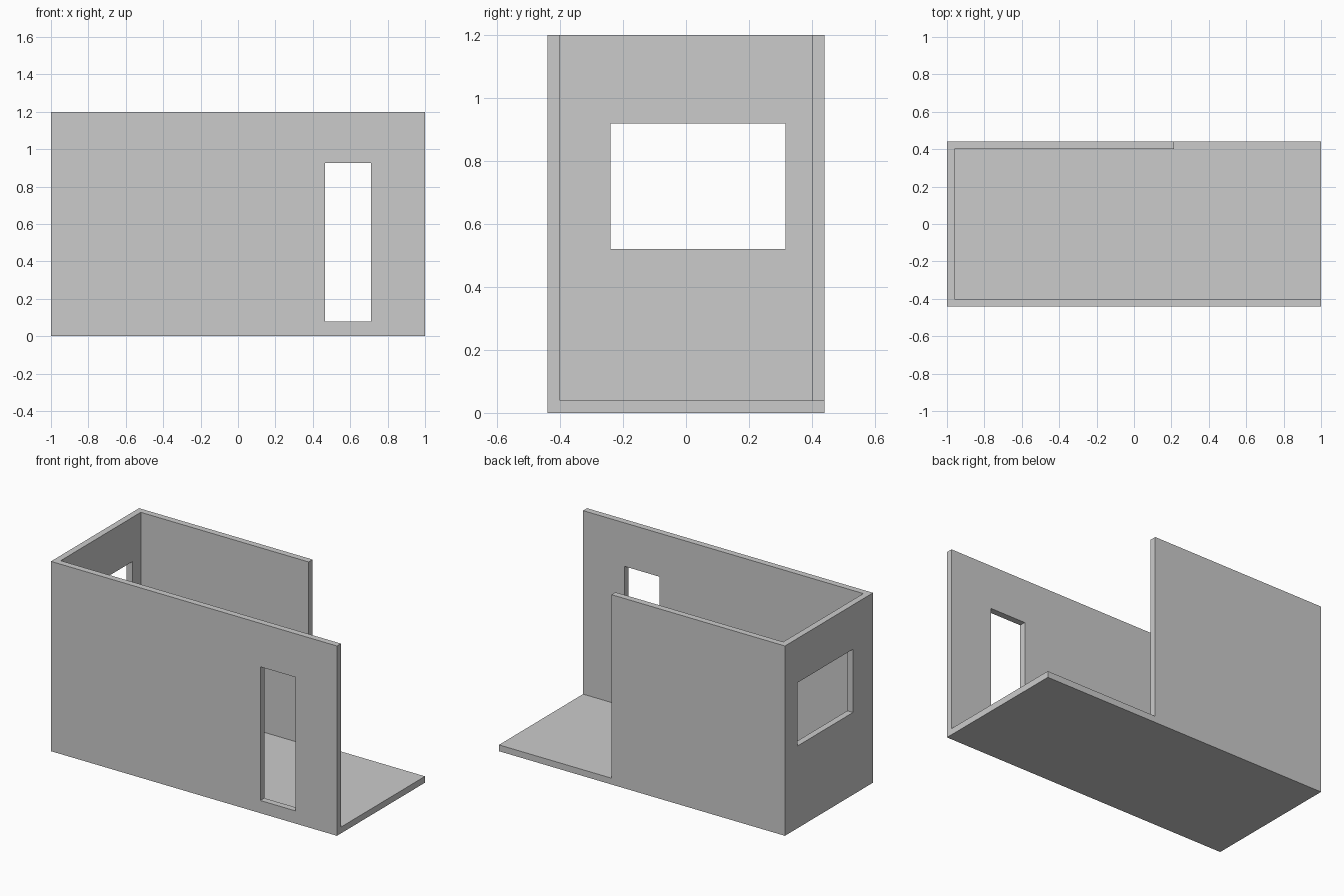
import bpy
import bmesh

if "Cube" in bpy.data.objects:
    bpy.data.objects.remove(bpy.data.objects["Cube"])

W, D, H = 1.0, 0.44, 1.2   # half width, half depth, height
T = 0.04                   # wall and floor thickness
BACK_END = 0.214           # where the back wall stops


def prism(name, outline, z0, z1):
    """Closed solid from a counter-clockwise plan outline."""
    bm = bmesh.new()
    face = bm.faces.new([bm.verts.new((x, y, z0)) for x, y in outline])
    top = bmesh.ops.extrude_face_region(bm, geom=[face], use_keep_orig=True)
    verts = [v for v in top["geom"] if isinstance(v, bmesh.types.BMVert)]
    bmesh.ops.translate(bm, verts=verts, vec=(0, 0, z1 - z0))
    bmesh.ops.recalc_face_normals(bm, faces=bm.faces)
    mesh = bpy.data.meshes.new(name)
    bm.to_mesh(mesh)
    bm.free()
    obj = bpy.data.objects.new(name, mesh)
    bpy.context.collection.objects.link(obj)
    return obj


def rect(x0, x1, y0, y1):
    return [(x0, y0), (x1, y0), (x1, y1), (x0, y1)]


def cut(target, cutter):
    """Subtract the cutter, apply the result and discard the cutter."""
    cutter.hide_render = True
    mod = target.modifiers.new("cut", 'BOOLEAN')
    mod.operation = 'DIFFERENCE'
    mod.solver = 'EXACT'
    mod.object = cutter
    bpy.context.view_layer.objects.active = target
    bpy.ops.object.modifier_apply(modifier=mod.name)
    bpy.data.objects.remove(cutter)


# Solid block that becomes the floor and walls
room = prism("room_shell", rect(-W, W, -D, D), 0, H)

# Interior, open to the right side and the right part of the back
cut(room, prism("interior_cutter", [
    (-W + T, -D + T), (W + 0.1, -D + T), (W + 0.1, D + 0.1),
    (BACK_END, D + 0.1), (BACK_END, D - T), (-W + T, D - T)], T, H + 0.1))

# Doorway in the front wall
cut(room, prism("doorway_cutter", rect(0.464, 0.71, -D - 0.1, -D + T + 0.05), 0.08, 0.925))

# Window in the left wall
cut(room, prism("window_cutter", rect(-W - 0.1, -W + T + 0.05, -0.24, 0.316), 0.52, 0.92))
